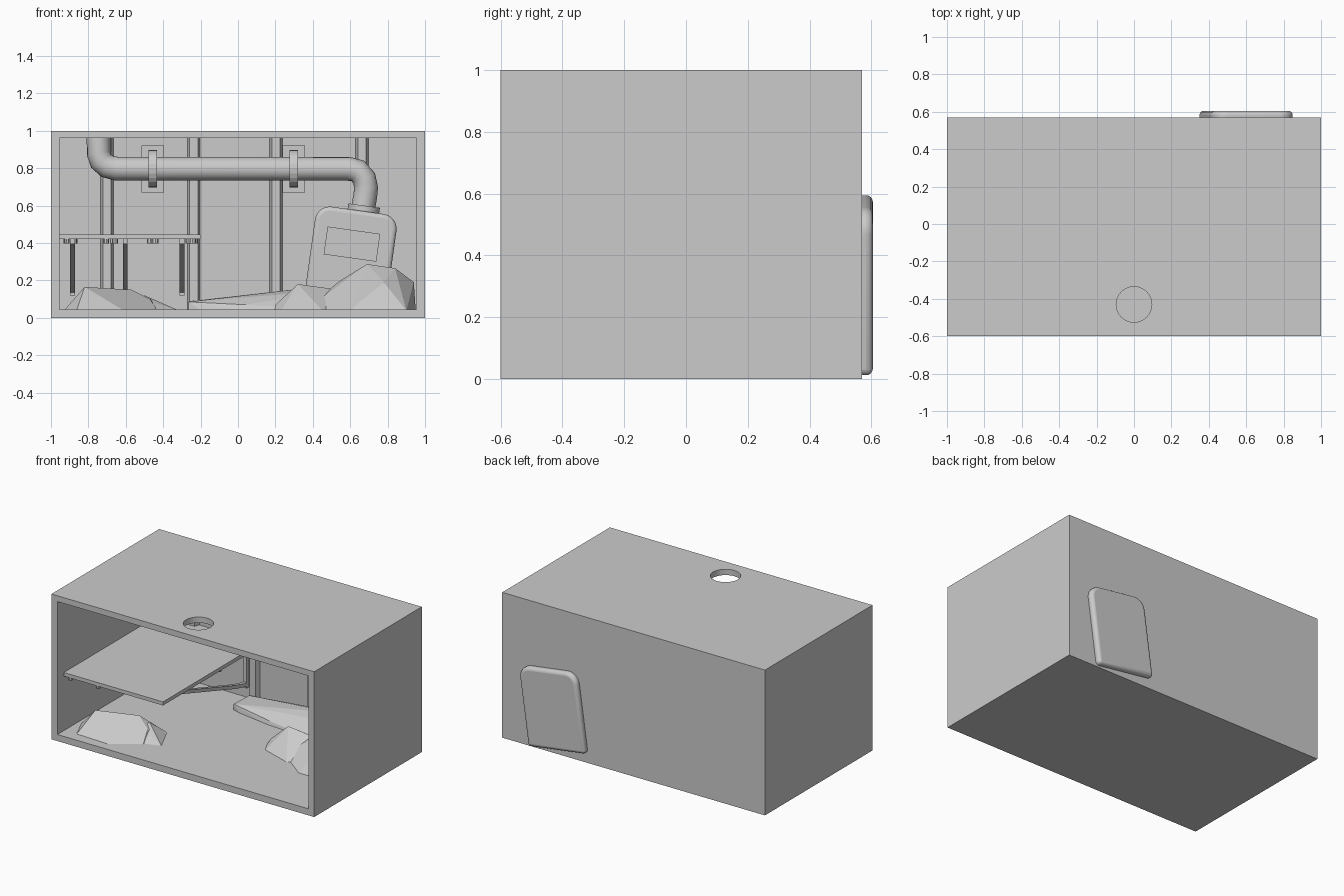
import bpy, bmesh, math, random
from mathutils import Vector, Matrix

if "Cube" in bpy.data.objects:
    bpy.data.objects.remove(bpy.data.objects["Cube"])

random.seed(4)
TILT = math.radians(8)


def add_object(name, bm):
    bmesh.ops.recalc_face_normals(bm, faces=bm.faces)
    me = bpy.data.meshes.new(name)
    bm.to_mesh(me)
    bm.free()
    ob = bpy.data.objects.new(name, me)
    bpy.context.collection.objects.link(ob)
    return ob


def box(name, lo, hi, matrix=None):
    lo, hi = Vector(lo), Vector(hi)
    bm = bmesh.new()
    bmesh.ops.create_cube(bm, size=1)
    for v in bm.verts:
        v.co = Vector([a + (c + 0.5) * (b - a) for a, b, c in zip(lo, hi, v.co)])
    if matrix:
        bm.transform(matrix)
    return add_object(name, bm)


def prism(name, points, offset):
    """Extrude a closed outline of 3D points by an offset."""
    bm = bmesh.new()
    face = bm.faces.new([bm.verts.new(p) for p in points])
    new = bmesh.ops.extrude_face_region(bm, geom=[face], use_keep_orig=True)["geom"]
    bmesh.ops.translate(bm, vec=offset, verts=[g for g in new if isinstance(g, bmesh.types.BMVert)])
    return add_object(name, bm)


def cylinder(name, r, depth, loc, rot=None, n=32):
    bm = bmesh.new()
    bmesh.ops.create_cone(bm, cap_ends=True, segments=n, radius1=r, radius2=r, depth=depth)
    bm.transform(Matrix.Translation(loc) @ (rot or Matrix()))
    return add_object(name, bm)


def rock(name, points):
    bm = bmesh.new()
    for p in points:
        bm.verts.new(p)
    bmesh.ops.convex_hull(bm, input=bm.verts)
    return add_object(name, bm)


def smooth(ob, angle=35):
    bpy.ops.object.select_all(action='DESELECT')
    ob.select_set(True)
    bpy.context.view_layer.objects.active = ob
    bpy.ops.object.shade_smooth_by_angle(angle=math.radians(angle))


# Room shell, open at the front, with a round hole in the roof
shell = box("room_shell", (-1, -0.6, 0), (1, 0.57, 1))
cutters = [box("room_cutter", (-0.955, -0.8, 0.045), (0.955, 0.53, 0.96)),
           cylinder("roof_hole_cutter", 0.095, 0.3, (0, -0.43, 1))]
for cutter in cutters:
    mod = shell.modifiers.new("cut", 'BOOLEAN')
    mod.operation = 'DIFFERENCE'
    mod.object = cutter
bpy.context.view_layer.update()
cut_mesh = bpy.data.meshes.new_from_object(shell.evaluated_get(bpy.context.evaluated_depsgraph_get()))
shell.modifiers.clear()
shell.data = cut_mesh
for cutter in cutters:
    bpy.data.objects.remove(cutter)

# Back wall ribs
for x in (-0.70, -0.236, 0.203, 0.663):
    prism("wall_rib", [(x - 0.034, 0.53, 0.045), (x - 0.022, 0.495, 0.045),
                       (x + 0.022, 0.495, 0.045), (x + 0.034, 0.53, 0.045)], (0, 0, 0.915))

# Shelf with small knobs hanging underneath
box("shelf", (-0.955, -0.53, 0.42), (-0.2, 0.53, 0.445))
for i in range(16):
    x = -0.9 + 0.65 * (i % 4) / 3 + random.uniform(-0.03, 0.03)
    y = -0.48 + 0.3 * (i // 4) + random.uniform(-0.04, 0.04)
    r = random.uniform(0.011, 0.018)
    cylinder("shelf_knob", r, 0.025, (x, y, 0.41), n=8)

# Shelf brackets: wall upright, arm and diagonal brace with curved ends
for x in (-0.885, -0.603, -0.3):
    a = x - 0.013
    box("bracket_upright", (a, 0.505, 0.12), (a + 0.026, 0.53, 0.42))
    box("bracket_arm", (a, -0.42, 0.395), (a + 0.026, 0.53, 0.42))
    mid = [(0.505, 0.135), (0.46, 0.142), (0.38, 0.163), (-0.28, 0.375), (-0.34, 0.39), (-0.41, 0.398)]
    outline = mid + [(y, z + 0.024) for y, z in reversed(mid)]
    prism("bracket_brace", [(a, y, z) for y, z in outline], (0.026, 0, 0))

# Tilted tank, rounded at the top and pushed through the back wall
tank_mat = Matrix.Translation((0.603, 0, 0.307)) @ Matrix.Rotation(TILT, 4, 'Y')
w, h, r = 0.22, 0.27, 0.08
outline = [(-w, -h), (w, -h)]
for cx, start in ((w - r, 0), (-w + r, 90)):
    for k in range(9):
        t = math.radians(start + k * 90 / 8)
        outline.append((cx + r * math.cos(t), h - r + r * math.sin(t)))
tank = prism("tank", [tank_mat @ Vector((x, 0.31, z)) for x, z in outline], (0, 0.295, 0))
bev = tank.modifiers.new("bevel", 'BEVEL')
bev.width = 0.022
bev.segments = 4
bev.limit_method = 'ANGLE'
bev.angle_limit = math.radians(40)
smooth(tank)

# Tank window frame with two double bars
win = tank_mat @ Matrix.Translation((-0.006, 0, 0.087))
for s in (-1, 1):
    box("window_rail", (-0.142, 0.296, s * 0.07 - 0.005), (0.142, 0.315, s * 0.07 + 0.005), win)
    box("window_side", (s * 0.137 - 0.005, 0.296, -0.075), (s * 0.137 + 0.005, 0.315, 0.075), win)
    box("window_bar", (s * 0.07 - 0.008, 0.298, -0.07), (s * 0.07 + 0.008, 0.315, 0.07), win)
box("window_panel", (-0.137, 0.304, -0.07), (0.137, 0.315, 0.07), win)

# Neck collar between tank and pipe
PY, PZ = 0.42, 0.797
smooth(cylinder("tank_collar", 0.085, 0.04, tank_mat @ Vector((0.03, PY, h + 0.01)),
                Matrix.Rotation(TILT, 4, 'Y')))

# Pipe from the ceiling along the wall down into the tank
path = [(-0.745, 0.975), (-0.745, 0.88), (-0.732, 0.838), (-0.70, 0.81), (-0.65, PZ),
        (0.59, PZ), (0.64, 0.785), (0.675, 0.745), (0.685, 0.695), (0.68, 0.65), (0.668, 0.58)]
curve = bpy.data.curves.new("pipe", 'CURVE')
curve.dimensions = '3D'
spline = curve.splines.new('POLY')
spline.points.add(len(path) - 1)
for p, (x, z) in zip(spline.points, path):
    p.co = (x, PY, z, 1)
curve.bevel_depth = 0.064
curve.bevel_resolution = 6
curve.use_fill_caps = True
tmp = bpy.data.objects.new("pipe_path", curve)
bpy.context.collection.objects.link(tmp)
bpy.context.view_layer.update()
pipe_mesh = bpy.data.meshes.new_from_object(tmp.evaluated_get(bpy.context.evaluated_depsgraph_get()))
bpy.data.objects.remove(tmp)
pipe = bpy.data.objects.new("pipe", pipe_mesh)
bpy.context.collection.objects.link(pipe)
smooth(pipe, 40)

# Pipe straps and their wall plates
for x in (-0.455, 0.298):
    box("strap_plate", (x - 0.06, 0.515, 0.67), (x + 0.06, 0.53, 0.92))
    arc = [math.radians(-90 + 15 * k) for k in range(13)]

    def side(rad):
        bow = [(PY - rad * math.cos(t), PZ + rad * math.sin(t)) for t in arc]
        return [(0.52, bow[0][1])] + bow + [(0.52, bow[-1][1])]

    loop = side(0.1) + side(0.08)[::-1]
    prism("pipe_strap", [(x - 0.023, y, z) for y, z in loop], (0.046, 0, 0))

# Low-poly rocks on the floor
F = 0.04
rock("left_rock", [(-0.93, -0.38, F), (-0.863, -0.53, F), (-0.613, -0.54, F), (-0.433, -0.416, F),
                   (-0.40, -0.18, F), (-0.75, -0.15, F), (-0.82, -0.38, 0.165), (-0.71, -0.33, 0.155),
                   (-0.57, -0.26, 0.15), (-0.47, -0.31, 0.10)])
rock("left_rock_chip", [(-0.55, -0.45, F), (-0.318, -0.37, F), (-0.407, -0.18, F), (-0.5, -0.25, 0.12),
                        (-0.43, -0.34, 0.075)])
rock("small_rock", [(0.195, 0.03, F), (0.232, -0.045, F), (0.45, -0.12, F), (0.6, 0.0, F), (0.5, 0.28, F),
                    (0.27, 0.26, F), (0.2, 0.08, 0.07), (0.32, 0.09, 0.18), (0.54, 0.1, 0.15)])
rock("large_rock", [(0.36, -0.02, F), (0.598, -0.205, F), (0.9, -0.2, F), (0.95, 0.0, F), (0.95, 0.38, F),
                    (0.5, 0.36, F), (0.69, 0.1, 0.287), (0.84, 0.06, 0.265), (0.94, 0.12, 0.19),
                    (0.78, -0.08, 0.19), (0.54, 0.14, 0.195)])
rock("back_slab", [(-0.264, 0.33, F), (-0.2, 0.31, F), (0.04, 0.27, F), (0.5, 0.24, F), (0.54, 0.5, F),
                   (-0.26, 0.48, F), (-0.264, 0.33, 0.085), (0.04, 0.28, 0.07), (-0.25, 0.48, 0.09),
                   (0.1, 0.36, 0.105), (0.15, 0.5, 0.12), (0.42, 0.44, 0.165), (0.54, 0.36, 0.15)])
